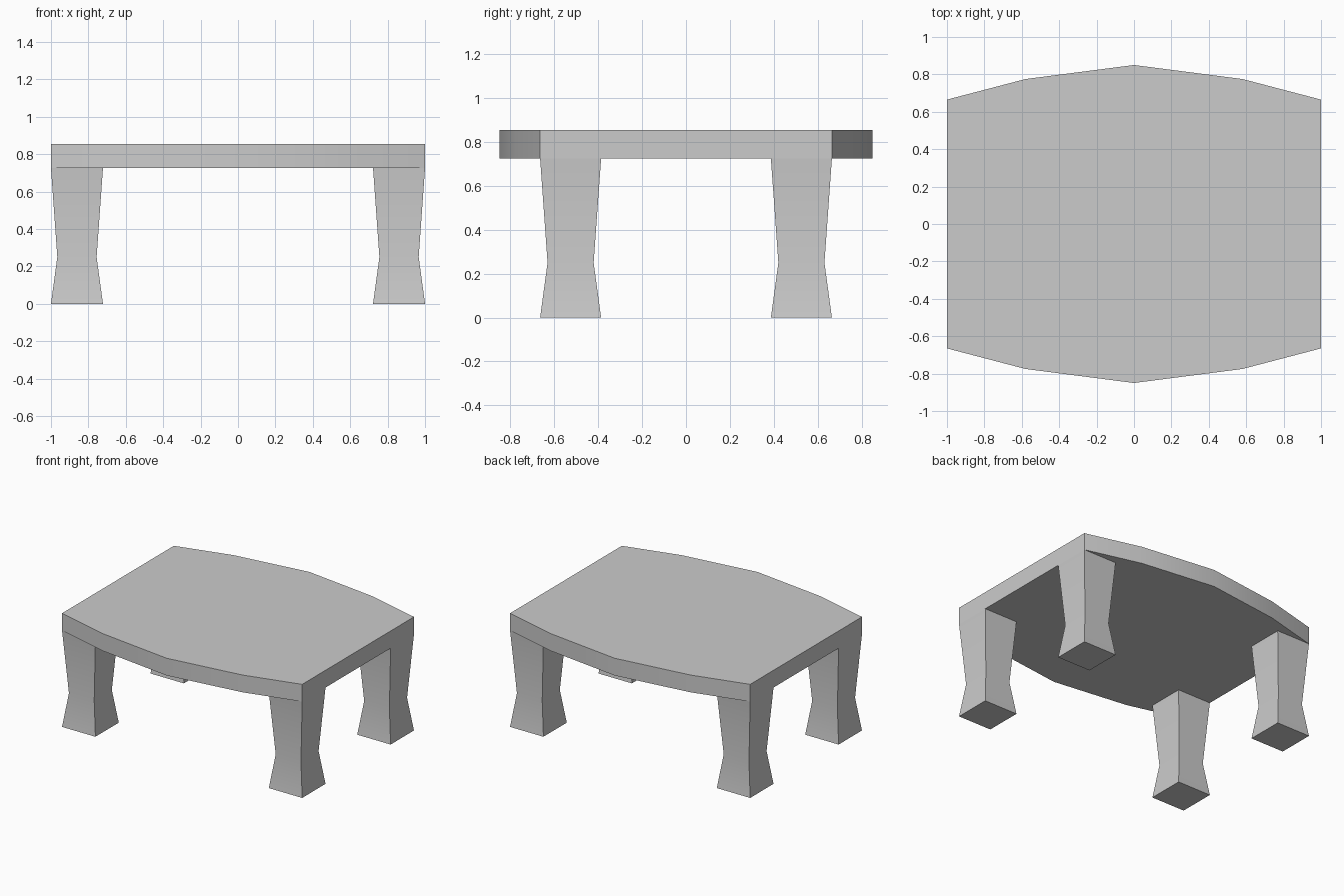
import bpy, bmesh

if "Cube" in bpy.data.objects:
    bpy.data.objects.remove(bpy.data.objects["Cube"])

UNDERSIDE, TOP = 0.725, 0.855


def loft(name, rings):
    """Skin a stack of matching outlines (lists of xyz) into a closed solid."""
    bm = bmesh.new()
    loops = [[bm.verts.new(p) for p in ring] for ring in rings]
    n = len(loops[0])
    for a, b in zip(loops, loops[1:]):
        for i in range(n):
            j = (i + 1) % n
            bm.faces.new((a[i], a[j], b[j], b[i]))
    bm.faces.new(loops[0][::-1])
    bm.faces.new(loops[-1])
    bmesh.ops.recalc_face_normals(bm, faces=bm.faces)
    mesh = bpy.data.meshes.new(name)
    bm.to_mesh(mesh)
    bm.free()
    obj = bpy.data.objects.new(name, mesh)
    bpy.context.collection.objects.link(obj)
    bpy.ops.object.select_all(action='DESELECT')
    obj.select_set(True)
    bpy.context.view_layer.objects.active = obj
    bpy.ops.object.shade_smooth_by_angle(angle=0.52)
    return obj


# Table top: straight ends, bowed front and back
bow = [(-1, 0.665), (-0.58, 0.775), (0, 0.85), (0.58, 0.775), (1, 0.665)]
outline = [(x, -y) for x, y in bow] + bow[::-1]
loft("table_top", [[(x, y, z) for x, y in outline] for z in (UNDERSIDE, TOP)])

# Square legs, pinched at the ankle: (height, half width)
leg_profile = [(0, 0.139), (0.25, 0.105), (UNDERSIDE, 0.139)]
corners = [(-1, -1), (1, -1), (1, 1), (-1, 1)]
for side, sx in (("left", -1), ("right", 1)):
    for end, sy in (("front", -1), ("back", 1)):
        cx, cy = sx * 0.861, sy * 0.526
        loft(f"{end}_{side}_leg",
             [[(cx + h * u, cy + h * v, z) for u, v in corners]
              for z, h in leg_profile])
